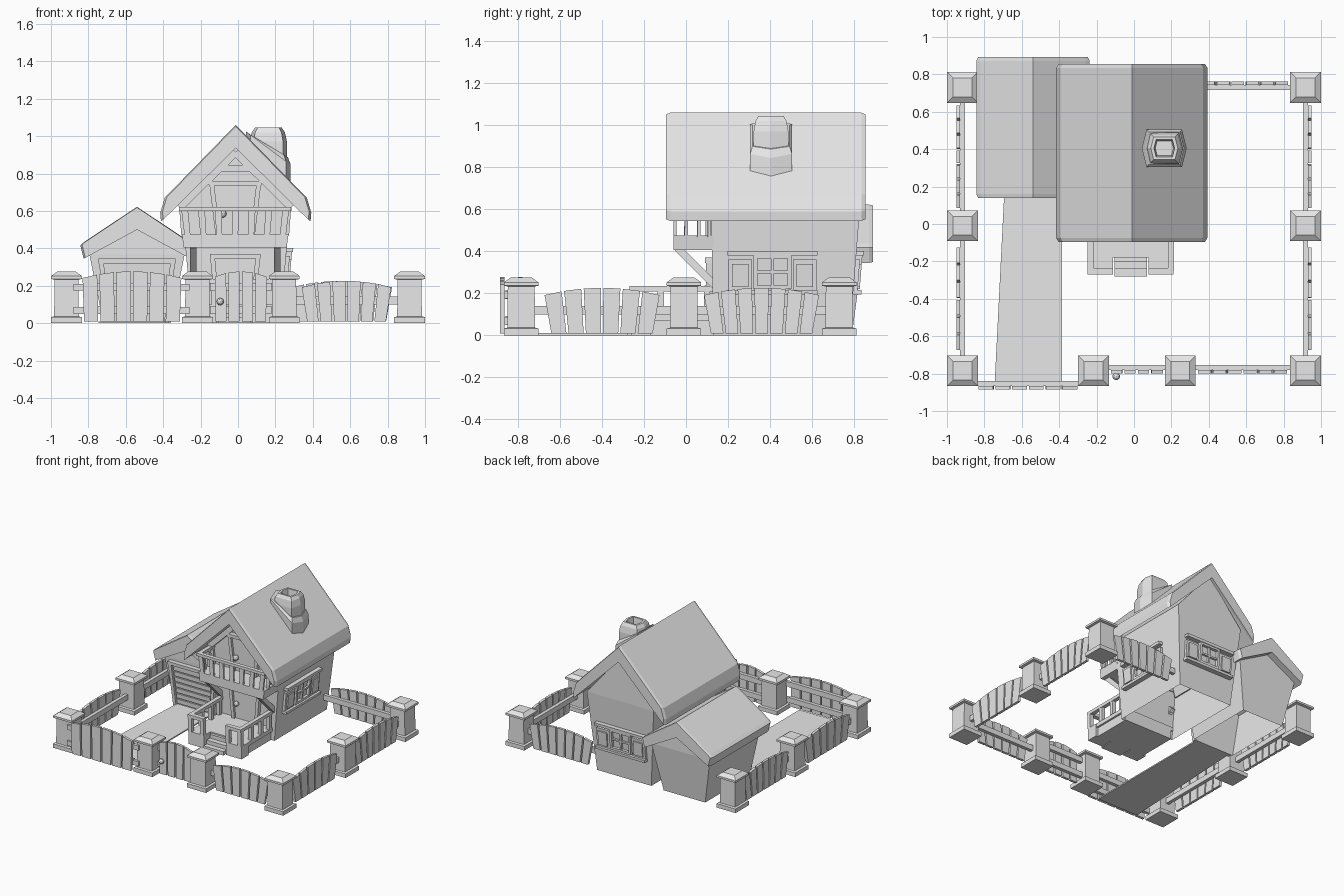
import bpy, bmesh
from mathutils import Vector

cube = bpy.data.objects.get("Cube")
if cube:
    bpy.data.objects.remove(cube, do_unlink=True)

GREY = (0.8, 0.8, 0.8, 1)
grey = bpy.data.materials.new("plain grey")
grey.use_nodes = True
grey.diffuse_color = GREY
grey.node_tree.nodes["Principled BSDF"].inputs["Base Color"].default_value = GREY


def loft(name, sections, cap_start=True, cap_end=True):
    """Skin a list of closed outlines with equal point counts."""
    bm = bmesh.new()
    rings = [[bm.verts.new(p) for p in s] for s in sections]
    n = len(rings[0])
    for a, b in zip(rings, rings[1:]):
        for i in range(n):
            j = (i + 1) % n
            bm.faces.new((a[i], a[j], b[j], b[i]))
    if cap_start:
        bm.faces.new(rings[0])
    if cap_end:
        bm.faces.new(rings[-1])
    return finish(name, bm)


def finish(name, bm):
    bmesh.ops.recalc_face_normals(bm, faces=bm.faces)
    me = bpy.data.meshes.new(name)
    bm.to_mesh(me)
    bm.free()
    me.materials.append(grey)
    ob = bpy.data.objects.new(name, me)
    bpy.context.collection.objects.link(ob)
    return ob


def frame(origin, u, out, tilt=0):
    """Local wall coordinates: along, outward, up (walls may lean outward)."""
    origin, u, out = Vector(origin), Vector(u), Vector(out)
    return lambda a, o, z: origin + u * a + out * (o + tilt * z) + Vector((0, 0, z))


WORLD = frame((0, 0, 0), (1, 0, 0), (0, 1, 0))


def panel(name, bottom, top, o0, o1, f=WORLD):
    """Trapezoid board: bottom and top are (left, right, z or (z left, z right))."""
    zz = lambda z: z if isinstance(z, tuple) else (z, z)
    (a, b, z0), (c, d, z1) = bottom, top
    pts = [(a, zz(z0)[0]), (b, zz(z0)[1]), (d, zz(z1)[1]), (c, zz(z1)[0])]
    return loft(name, [[f(p, o, z) for p, z in pts] for o in (o0, o1)])


def box(name, a, b, o0, o1, z0, z1, f=WORLD):
    return panel(name, (a, b, z0), (a, b, z1), o0, o1, f)


def beam(name, p, q, w, h):
    p, q = Vector(p), Vector(q)
    d = (q - p).normalized()
    side = d.cross(Vector((0, 0, 1))).normalized() * w / 2
    up = side.cross(d).normalized() * h / 2
    return loft(name, [[e + side * s + up * t for s, t in ((-1, -1), (1, -1), (1, 1), (-1, 1))]
                       for e in (p, q)])


def knob(name, loc, r):
    bm = bmesh.new()
    bmesh.ops.create_icosphere(bm, subdivisions=2, radius=r)
    bmesh.ops.translate(bm, verts=bm.verts, vec=loc)
    finish(name, bm)


# Flared wall shells with gables, open underneath
def walls(name, cx, low, high, eave, peak, y_low, y_high):
    bm = bmesh.new()
    rings = [[bm.verts.new((cx + sx * w, ys[k], z)) for sx, k in ((-1, 0), (1, 0), (1, 1), (-1, 1))]
             for w, z, ys in ((low, 0, y_low), (high, eave, y_high))]
    a, b = rings
    for i in range(4):
        j = (i + 1) % 4
        bm.faces.new((a[i], a[j], b[j], b[i]))
    t = [bm.verts.new((cx, y, peak)) for y in y_high]
    bm.faces.new((b[0], b[1], t[0]))
    bm.faces.new((b[2], b[3], t[1]))
    bm.faces.new((b[1], b[2], t[1], t[0]))
    bm.faces.new((b[3], b[0], t[0], t[1]))
    finish(name, bm)


walls("house_walls", -0.01, 0.235, 0.29, 0.62, 0.96, (0.13, 0.78), (0.12, 0.83))
walls("garage_walls", -0.54, 0.18, 0.255, 0.37, 0.53, (0.24, 0.79), (0.22, 0.84))


# Thick roofs with chamfered ends; half = eave-to-ridge profile offsets
def roof(name, cx, half, ridge, inner, y0, y1):
    outline = [(-x, z) for x, z in half] + [(0, ridge)] + list(reversed(half)) + [(0, inner)]
    mid = (ridge + half[0][1]) / 2
    ends = ((y0, 0.97), (y0 + 0.02, 1), (y1 - 0.02, 1), (y1, 0.97))
    loft(name, [[(cx + x * s, y, mid + (z - mid) * s) for x, z in outline] for y, s in ends])


roof("house_roof", -0.012, [(0.4, 0.545), (0.404, 0.59), (0.38, 0.67)], 1.06, 0.94, -0.095, 0.855)
roof("garage_roof", -0.54, [(0.285, 0.345), (0.303, 0.417), (0.28, 0.436)], 0.622, 0.5, 0.14, 0.892)


# Chimney: six-sided shaft with a collar that follows the roof slope
def chimney_ring(s, z, slope=0.0):
    pts = ((-1.2, 0), (-0.95, -1), (0.95, -1), (1.2, 0), (0.95, 1), (-0.95, 1))
    return [(0.162 + x * s, 0.405 + y * s, z - slope * x * s) for x, y in pts]


loft("chimney_collar", [chimney_ring(0.1, 0.86, 1), chimney_ring(0.1, 0.935, 0.75),
                        chimney_ring(0.088, 0.95, 0.6)])
loft("chimney_shaft", [chimney_ring(0.085, 0.85, 0.9), chimney_ring(0.083, 0.97),
                       chimney_ring(0.074, 1.02), chimney_ring(0.06, 1.045),
                       chimney_ring(0.046, 1.045), chimney_ring(0.04, 0.99)])


# Shuttered windows
def window(f):
    box("window_pane", -0.09, 0.09, 0, 0.008, 0.22, 0.38, f)
    for s in (-1, 1):
        a, b = sorted((s * 0.072, s * 0.09))
        box("window_jamb", a, b, 0, 0.03, 0.22, 0.38, f)
        a, b = sorted((s * 0.097, s * 0.21))
        box("shutter", a, b, 0, 0.02, 0.21, 0.36, f)
        a, b = sorted((s * 0.115, s * 0.192))
        box("shutter_panel", a, b, 0, 0.03, 0.23, 0.34, f)
    for z in (0.22, 0.365):
        box("window_rail", -0.09, 0.09, 0, 0.03, z, z + 0.018, f)
    box("window_mullion", -0.007, 0.007, 0, 0.024, 0.22, 0.38, f)
    box("window_crossbar", -0.08, 0.08, 0, 0.024, 0.295, 0.308, f)
    box("window_lintel", -0.215, 0.215, 0, 0.035, 0.38, 0.402, f)
    box("window_sill", -0.215, 0.215, 0, 0.04, 0.195, 0.215, f)


window(frame((0.225, 0.412, 0), (0, 1, 0), (1, 0, 0), 0.089))
window(frame((-0.01, 0.78, 0), (-1, 0, 0), (0, 1, 0), 0.08))


# Tapered doors
def door(name, f, low, high, z0, z1):
    for s in (-1, 1):
        panel(name + "_jamb", (s * (low - 0.025), s * low, z0), (s * (high - 0.025), s * high, z1), 0, 0.03, f)
    panel(name + "_lintel", (-high, high, z1 - 0.025), (-high, high, z1), 0, 0.035, f)
    panel(name + "_leaf", (0.025 - low, low - 0.025, z0), (0.025 - high, high - 0.025, z1 - 0.02), 0, 0.012, f)


front = frame((-0.015, 0.13, 0), (1, 0, 0), (0, -1, 0), 0.015)
door("front_door", front, 0.11, 0.135, 0.09, 0.37)
door("balcony_door", front, 0.105, 0.14, 0.47, 0.76)
knob("front_door_knob", (-0.085, 0.1, 0.22), 0.02)
knob("balcony_door_knob", (-0.083, 0.09, 0.585), 0.022)
garage = frame((-0.54, 0.24, 0), (1, 0, 0), (0, -1, 0), 0.054)
door("garage_door", garage, 0.17, 0.205, 0.0, 0.345)
for i in range(7):
    z = 0.02 + i * 0.043
    box("garage_door_slat", -0.14 - z * 0.08, 0.14 + z * 0.08, 0, 0.02, z, z + 0.034, garage)

# Gable timbers
box("gable_collar_beam", -0.11, 0.11, 0, 0.03, 0.81, 0.845, front)
for s in (-1, 1):
    beam("gable_board", (-0.013 + s * 0.3, 0.1, 0.62), (-0.013, 0.1, 0.915), 0.035, 0.045)

# Balcony with outward-leaning balusters, rails and braces
panel("balcony_floor", (-0.29, 0.26, 0.405), (-0.3, 0.27, 0.475), -0.06, 0.13)
box("balcony_front_rail", -0.315, 0.28, -0.07, -0.04, 0.6, 0.622)
for k in range(7):
    x = -0.27 + k * 0.085
    lean = (x + 0.015) * 0.06
    panel("baluster", (x - 0.016, x + 0.016, 0.47), (x - 0.018 + lean, x + 0.018 + lean, 0.605), -0.06, -0.045)
for s in (-1, 1):
    x = -0.015 + s * 0.275
    beam("balcony_side_rail", (x + s * 0.01, -0.06, 0.61), (x + s * 0.01, 0.125, 0.61), 0.03, 0.022)
    for y in (0.0, 0.06, 0.11):
        beam("side_baluster", (x, y, 0.47), (x + s * 0.01, y + 0.001, 0.605), 0.015, 0.025)
    beam("balcony_brace", (-0.015 + s * 0.225, -0.04, 0.415), (-0.015 + s * 0.225, 0.14, 0.235), 0.035, 0.035)

# Porch with side rails and steps
box("porch_floor", -0.245, 0.21, -0.18, 0.14, 0.07, 0.1)
box("porch_base", -0.23, 0.195, -0.17, 0.14, 0.0, 0.07)
for s in (-1, 1):
    cx = -0.018
    a, b = sorted((cx + s * 0.095, cx + s * 0.23))
    box("porch_wing", a, b, -0.26, -0.17, 0.0, 0.1)
    box("porch_front_rail", a, b, -0.27, -0.235, 0.21, 0.235)
    beam("porch_side_rail", (cx + s * 0.215, -0.25, 0.222), (cx + s * 0.215, 0.13, 0.222), 0.032, 0.025)
    for x, y in ((0.11, -0.25), (0.215, -0.25), (0.215, -0.12), (0.215, 0.0), (0.215, 0.1)):
        x = cx + s * x
        box("porch_post", x - 0.015, x + 0.015, y - 0.015, y + 0.015, 0.1, 0.215)
for i in range(3):
    box("porch_step", -0.105, 0.07, -0.28 + i * 0.04, -0.16, i * 0.03, i * 0.03 + 0.03)

# Driveway
loft("driveway", [[(-0.745, -0.855, z), (-0.385, -0.855, z), (-0.385, 0.24, z), (-0.69, 0.24, z)]
                  for z in (0.0, 0.01)])


# Capped fence posts
def square(x, y, r, z):
    return [(x + a * r, y + b * r, z) for a, b in ((-1, -1), (1, -1), (1, 1), (-1, 1))]


posts = [(s * 0.917, y) for s in (-1, 1) for y in (-0.785, -0.01, 0.73)] + [(-0.217, -0.785), (0.247, -0.785)]
for x, y in posts:
    loft("fence_post", [square(x, y, r, z) for r, z in (
        (0.082, 0), (0.082, 0.032), (0.066, 0.036), (0.064, 0.232),
        (0.082, 0.236), (0.082, 0.252), (0.05, 0.275))])


# Arched picket runs: slats fan outward, one or two rails behind
def pickets(name, f, length, count, edge, peak, rails, reach, fan=0.88):
    c, pitch = length / 2, length / count
    top = lambda u: edge + (peak - edge) * (1 - ((u - c) / c) ** 2)
    for i in range(count):
        a, b = i * pitch + 0.006, (i + 1) * pitch - 0.006
        panel(name + "_slat", (c + (a - c) * fan, c + (b - c) * fan, 0.008),
              (a, b, (top(a), top(b))), 0, 0.02, f)
    for z in rails:
        box(name + "_rail", -reach, length + reach, -0.026, 0, z, z + 0.042, f)


for s in (-1, 1):
    for y, length, n in ((-0.68, 0.56, 6), (0.08, 0.56, 7)):
        pickets("side_fence", frame((s * 0.93, y, 0), (0, 1, 0), (s, 0, 0)), length, n, 0.19, 0.226, (0.098,), 0.07)
pickets("front_fence", frame((0.335, -0.78, 0), (1, 0, 0), (0, -1, 0)), 0.49, 6, 0.19, 0.226, (0.1,), 0.04)
pickets("back_fence", frame((0.28, 0.742, 0), (1, 0, 0), (0, 1, 0)), 0.55, 7, 0.19, 0.226, (0.1,), 0.04)
pickets("driveway_gate", frame((-0.837, -0.865, 0), (1, 0, 0), (0, -1, 0)), 0.54, 6, 0.24, 0.277, (0.05, 0.172), -0.01, 0.97)
pickets("garden_gate", frame((-0.13, -0.78, 0), (1, 0, 0), (0, -1, 0)), 0.29, 4, 0.245, 0.277, (0.05, 0.172), 0.02, 0.97)
knob("garden_gate_knob", (-0.095, -0.815, 0.115), 0.02)
for z in (0.068, 0.192):
    for x in (-0.85, -0.29):
        box("gate_hinge", x - 0.03, x + 0.03, -0.865, -0.84, z - 0.018, z + 0.018)
